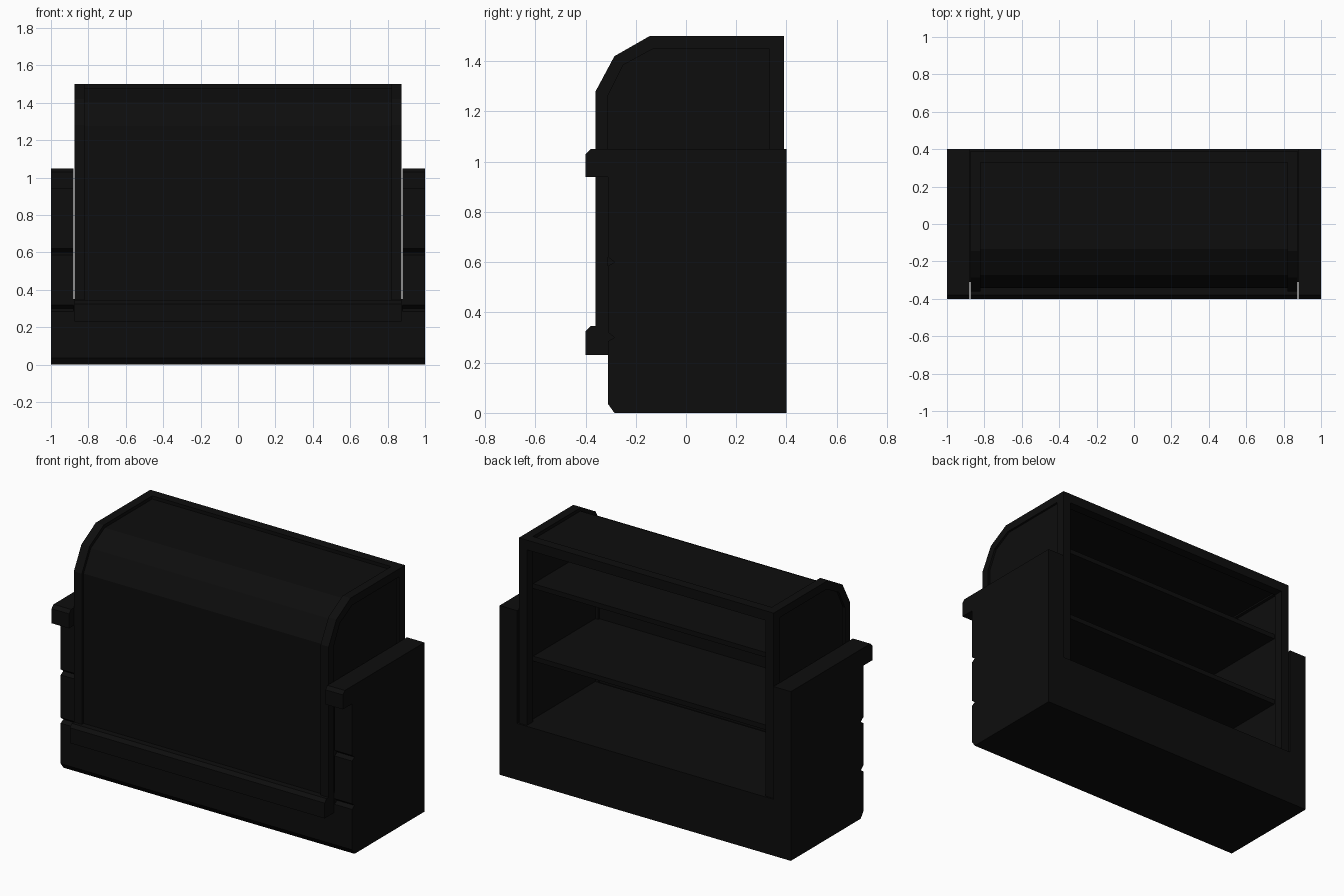
import bpy
import bmesh

cube = bpy.data.objects.get("Cube")
if cube:
    bpy.data.objects.remove(cube, do_unlink=True)

black = bpy.data.materials.new("black")
black.use_nodes = True
black.diffuse_color = (0.004, 0.004, 0.004, 1)
black.node_tree.nodes["Principled BSDF"].inputs["Base Color"].default_value = black.diffuse_color


def extrude_x(name, profile, x0, x1, hole=None):
    """Sweep a y-z outline along x; an optional matching outline makes it a ring."""
    bm = bmesh.new()
    loops = [profile] + ([hole] if hole else [])
    rings = [[[bm.verts.new((x, y, z)) for y, z in loop] for x in (x0, x1)] for loop in loops]
    n = len(profile)
    for a, b in rings:
        for i in range(n):
            j = (i + 1) % n
            bm.faces.new((a[i], a[j], b[j], b[i]))
    for k in (0, 1):
        if hole:
            outer, inner = rings[0][k], rings[1][k]
            for i in range(n):
                j = (i + 1) % n
                bm.faces.new((outer[i], outer[j], inner[j], inner[i]))
        else:
            bm.faces.new(rings[0][k])
    bmesh.ops.recalc_face_normals(bm, faces=bm.faces)
    mesh = bpy.data.meshes.new(name)
    bm.to_mesh(mesh)
    bm.free()
    mesh.materials.append(black)
    obj = bpy.data.objects.new(name, mesh)
    bpy.context.collection.objects.link(obj)
    return obj


def box(name, x0, x1, y0, y1, z0, z1):
    return extrude_x(name, [(y0, z0), (y1, z0), (y1, z1), (y0, z1)], x0, x1)


def ledge(name, x0, x1, back, z0, z1):
    """Overhanging ledge with a chamfered top front edge."""
    return extrude_x(name, [(-0.4, z0), (back, z0), (back, z1), (-0.38, z1), (-0.4, z1 - 0.02)], x0, x1)


# Base with a chamfered toe, and the front ledge
extrude_x("base", [(-0.285, 0), (0.4, 0), (0.4, 0.35), (-0.31, 0.35), (-0.31, 0.035)], -0.88, 0.88)
ledge("front_ledge", -0.875, 0.875, -0.3, 0.23, 0.345)

# Side pillars: three stacked blocks separated by V grooves
pillar = [(0.4, 0.94), (0.4, 0), (-0.285, 0), (-0.31, 0.035)]
for z in (0.3, 0.6):
    pillar += [(-0.31, z - 0.015), (-0.285, z), (-0.31, z + 0.02)]
pillar.append((-0.31, 0.94))

# End frames: angled outline around a recessed panel
outline = [(0.39, 0.24), (0.39, 1.5), (-0.145, 1.5), (-0.285, 1.42), (-0.36, 1.28), (-0.36, 0.24)]
opening = [(0.33, 0.34), (0.33, 1.45), (-0.13, 1.45), (-0.25, 1.385), (-0.31, 1.265), (-0.31, 0.34)]

for side, s in (("left", 1), ("right", -1)):
    extrude_x(side + "_pillar", pillar, s * 0.88, s)
    ledge(side + "_pillar_cap", s * 0.88, s, 0.4, 0.94, 1.05)
    extrude_x(side + "_end_frame", outline, s * 0.82, s * 0.875, opening)
    extrude_x(side + "_end_panel", opening, s * 0.84, s * 0.862)

# Front and top window: one folded sheet set in from the end frames
window = [(-0.343, 0.34), (-0.343, 1.275), (-0.272, 1.405), (-0.135, 1.48), (0.34, 1.48),
          (0.34, 1.46), (-0.13, 1.46), (-0.257, 1.39), (-0.323, 1.27), (-0.323, 0.34)]
extrude_x("window", window, -0.825, 0.825)

# Open back: top rail, then the inside shelves
box("back_top_rail", -0.825, 0.825, 0.33, 0.39, 1.44, 1.5)
for i, z in enumerate((0.74, 1.19)):
    box(f"shelf_{i + 1}", -0.84, 0.84, -0.325, 0.3, z - 0.03, z)
